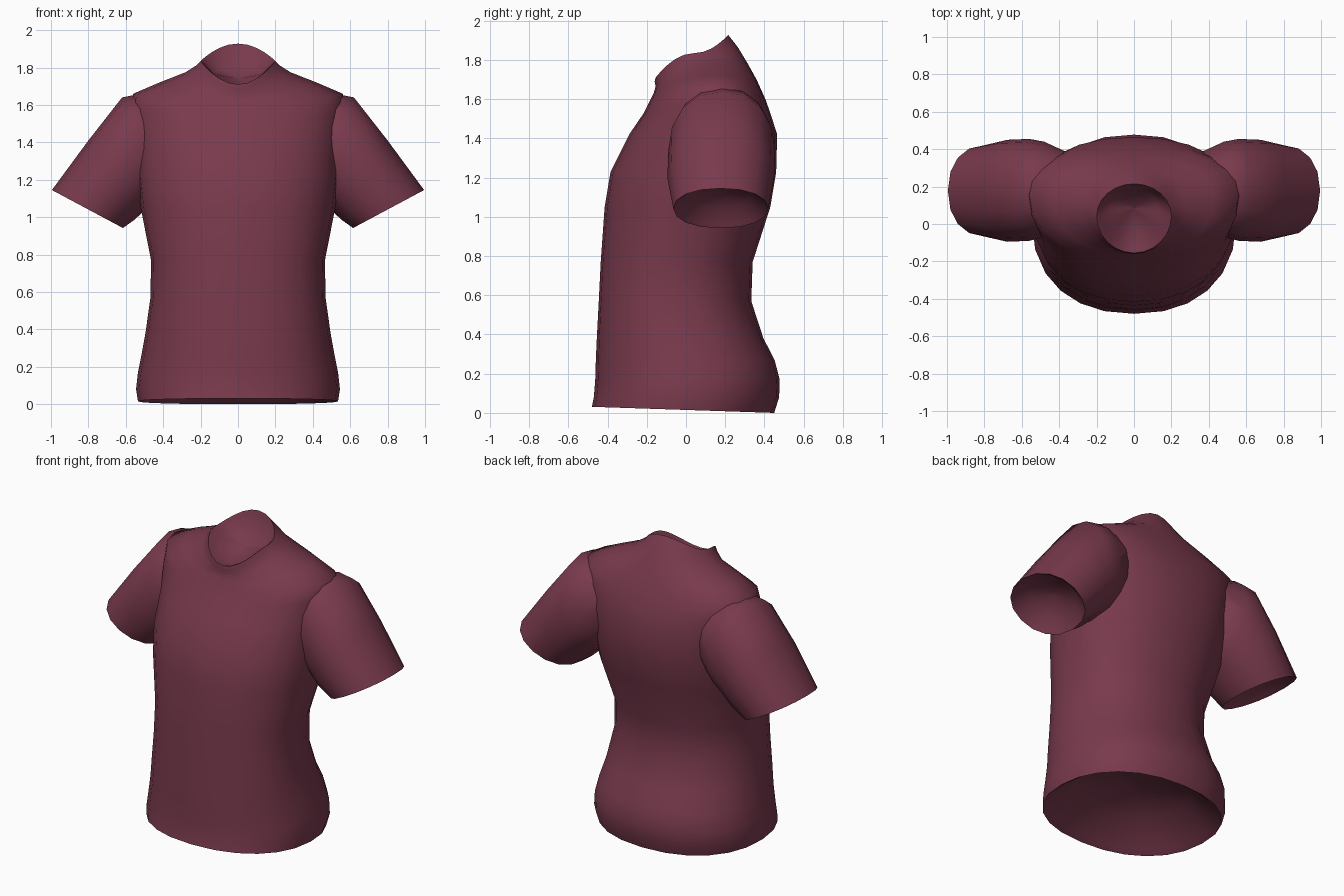
import bpy, bmesh, math
from mathutils import Vector

if "Cube" in bpy.data.objects:
    bpy.data.objects.remove(bpy.data.objects["Cube"])

fabric = bpy.data.materials.new("maroon_fabric")
fabric.diffuse_color = (0.19, 0.042, 0.074, 1)
fabric.use_nodes = True
fabric.node_tree.nodes["Principled BSDF"].inputs["Base Color"].default_value = fabric.diffuse_color


def spow(v, e):
    return math.copysign(abs(v) ** e, v)


def centre_of(ring):
    return sum(ring, Vector()) / len(ring)


def hollow(ring, out, depth):
    """Rolled lip and recessed bowl behind an open edge facing 'out'."""
    c, out = centre_of(ring), out.normalized()
    return [[c + (p - c) * s - out * depth * d for p in ring]
            for s, d in ((0.93, 0.12), (0.65, 0.75), (0.01, 1.0))]


def loft(name, rings):
    """Skin a list of closed rings and cap the first and last."""
    bm = bmesh.new()
    loops = [[bm.verts.new(p) for p in r] for r in rings]
    n = len(loops[0])
    for a, b in zip(loops, loops[1:]):
        for i in range(n):
            j = (i + 1) % n
            bm.faces.new((a[i], a[j], b[j], b[i]))
    bm.faces.new(loops[0])
    bm.faces.new(loops[-1])
    bmesh.ops.recalc_face_normals(bm, faces=bm.faces[:])
    me = bpy.data.meshes.new(name)
    bm.to_mesh(me)
    bm.free()
    me.materials.append(fabric)
    ob = bpy.data.objects.new(name, me)
    bpy.context.collection.objects.link(ob)
    bpy.ops.object.select_all(action='DESELECT')
    bpy.context.view_layer.objects.active = ob
    ob.select_set(True)
    bpy.ops.object.shade_smooth_by_angle(angle=math.radians(65))


def body_ring(half_x, z_side, y_front, z_front, y_back, z_back, n=24):
    """Oval ring whose front and back may sit at other heights than its sides."""
    y_mid = 0.7 * (y_front + y_back)
    e = 0.9 if half_x > 0.35 else 1.0
    pts = []
    for i in range(n):
        a = 2 * math.pi * i / n
        c, s = math.cos(a), math.sin(a)
        y, z = (y_back, z_back) if s > 0 else (y_front, z_front)
        t = abs(s) ** e
        pts.append(Vector((half_x * spow(c, e), y_mid + (y - y_mid) * t,
                           z_side + (z - z_side) * t * t)))
    return pts


# Level trunk rings: height, half width, front y, back y
trunk = [
    (0.02, 0.535, -0.48, 0.45),
    (0.08, 0.545, -0.47, 0.475),
    (0.17, 0.535, -0.463, 0.478),
    (0.27, 0.515, -0.46, 0.452),
    (0.38, 0.495, -0.455, 0.395),
    (0.57, 0.468, -0.445, 0.333),
    (0.77, 0.465, -0.435, 0.34),
    (1.05, 0.52, -0.415, 0.43),
    (1.23, 0.54, -0.385, 0.46),
    (1.42, 0.55, -0.29, 0.465),
]
# Tilted rings from the shoulders to the collar rim
yoke = [
    (0.57, 1.57, -0.215, 1.53, 0.43, 1.53),
    (0.56, 1.66, -0.185, 1.59, 0.405, 1.60),
    (0.42, 1.72, -0.165, 1.63, 0.36, 1.70),
    (0.28, 1.775, -0.155, 1.665, 0.31, 1.79),
    (0.225, 1.81, -0.16, 1.69, 0.265, 1.865),
    (0.20, 1.835, -0.155, 1.71, 0.215, 1.928),
]
body = [body_ring(w, z, f, z, b, z) for z, w, f, b in trunk]
body += [body_ring(*r) for r in yoke]
# Slight backward drop of the hem
for p in body[0]:
    p.z = 0.015 - 0.015 * p.y / 0.45

hem = hollow(body[0], Vector((0, 0, -1)), 0.2)
neck = hollow(body[-1], Vector((0, -0.5, 0.86)), 0.1)
loft("shirt_body", hem[::-1] + body + neck)


def sleeve_ring(side, x_top, z_top, x_low, z_low, y_front, y_back, n=16):
    """Oval ring hung between a top and a bottom point."""
    pts = []
    for i in range(n):
        a = 2 * math.pi * i / n
        u, v = 0.5 + 0.5 * spow(math.cos(a), 0.95), spow(math.sin(a), 0.9)
        pts.append(Vector((side * (x_low + (x_top - x_low) * u),
                           (y_front + y_back) / 2 + (y_back - y_front) / 2 * v,
                           z_low + (z_top - z_low) * u)))
    return pts


# Sleeve rings from the buried root to the cuff
sleeve = [
    (0.36, 1.62, 0.34, 1.18, 0.0, 0.38),
    (0.52, 1.66, 0.44, 1.08, -0.07, 0.44),
    (0.62, 1.64, 0.50, 1.035, -0.09, 0.455),
    (0.80, 1.41, 0.555, 0.985, -0.095, 0.45),
    (0.995, 1.145, 0.615, 0.942, -0.065, 0.42),
]
for side, label in ((-1, "right"), (1, "left")):
    rings = [sleeve_ring(side, *r) for r in sleeve]
    cuff = hollow(rings[-1], Vector((side * 0.46, 0, -0.89)), 0.1)
    loft(label + "_sleeve", rings + cuff)
